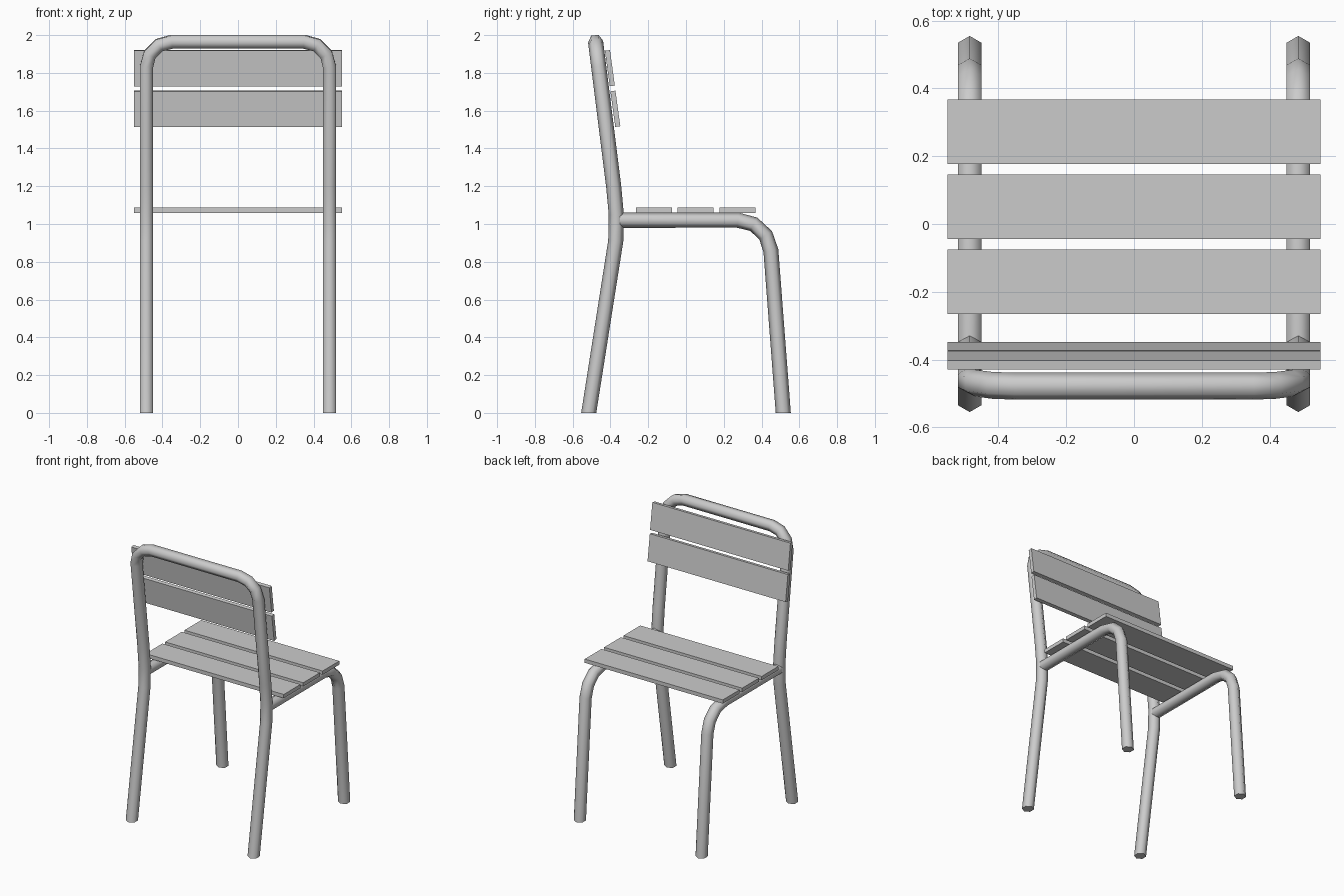
import bpy, bmesh
from math import sin, cos, radians, pi
from mathutils import Vector

if "Cube" in bpy.data.objects:
    bpy.data.objects.remove(bpy.data.objects["Cube"])

R = 0.04          # tube circumradius (six-sided section)
LEG_X = 0.485


def arc(cu, cv, r, a0, a1, n=3):
    """Points (u, v) along an arc, angles in degrees."""
    angs = [radians(a0 + (a1 - a0) * i / n) for i in range(n + 1)]
    return [(cu + r * cos(a), cv + r * sin(a)) for a in angs]


def tube(name, path, ref, offset):
    """Sweep a hexagon along a path; ref fixes the section's orientation."""
    pts = [Vector(p) for p in path]
    bm = bmesh.new()
    rings = []
    for i, p in enumerate(pts):
        a = (p - pts[i - 1]).normalized() if i else Vector()
        b = (pts[i + 1] - p).normalized() if i < len(pts) - 1 else Vector()
        t = (a + b).normalized()
        if p.z == 0:                      # feet are cut level with the floor
            t = Vector((0, 0, 1 if t.z > 0 else -1))
        n = (ref - t * ref.dot(t)).normalized()
        m = t.cross(n)
        rings.append([bm.verts.new(p + R * (n * cos(offset + k * pi / 3) + m * sin(offset + k * pi / 3)))
                      for k in range(6)])
    for r0, r1 in zip(rings, rings[1:]):
        for k in range(6):
            j = (k + 1) % 6
            bm.faces.new((r0[k], r0[j], r1[j], r1[k]))
    bm.faces.new(rings[0][::-1])
    bm.faces.new(rings[-1])
    bmesh.ops.recalc_face_normals(bm, faces=bm.faces)
    me = bpy.data.meshes.new(name)
    bm.to_mesh(me)
    bm.free()
    ob = bpy.data.objects.new(name, me)
    bpy.context.collection.objects.link(ob)
    bpy.ops.object.select_all(action='DESELECT')
    ob.select_set(True)
    bpy.context.view_layer.objects.active = ob
    bpy.ops.object.shade_smooth_by_angle(angle=radians(65))


def slat(name, y, z, dy, dz, tilt=0):
    bpy.ops.mesh.primitive_cube_add(size=1, location=(0, y, z), rotation=(tilt, 0, 0))
    ob = bpy.context.object
    ob.name = name
    ob.scale = (1.1, dy, dz)


# Back frame: rear legs and the arched top rail in one tube
def back_y(z):
    return -0.383 - 0.125 * (z - 1.2)


half = [(LEG_X, -0.515, 0), (LEG_X, -0.372, 0.91), (LEG_X, -0.369, 1.05), (LEG_X, back_y(1.2), 1.2)]
half += [(x, back_y(z), z) for x, z in arc(0.35, 1.83, 0.135, 0, 90)]
tube("back_frame", half + [(-x, y, z) for x, y, z in reversed(half)],
     Vector((0, 1, 0.125)).normalized(), 0)

# Seat rails that bend down into the front legs
profile = [(-0.35, 1.02)] + arc(0.275, 0.845, 0.175, 90, 4.5) + [(0.515, 0)]
for side, s in (("left", -1), ("right", 1)):
    tube("seat_rail_" + side, [(s * LEG_X, y, z) for y, z in profile], Vector((1, 0, 0)), pi / 6)

# Seat slats
for i, y in enumerate((-0.17, 0.051, 0.272)):
    slat(f"seat_slat_{i + 1}", y, 1.073, 0.19, 0.027)

# Backrest slats, leaning with the frame
for i, (y, z) in enumerate(((-0.374, 1.61), (-0.403, 1.825))):
    slat(f"back_slat_{i + 1}", y, z, 0.027, 0.19, radians(7.8))
